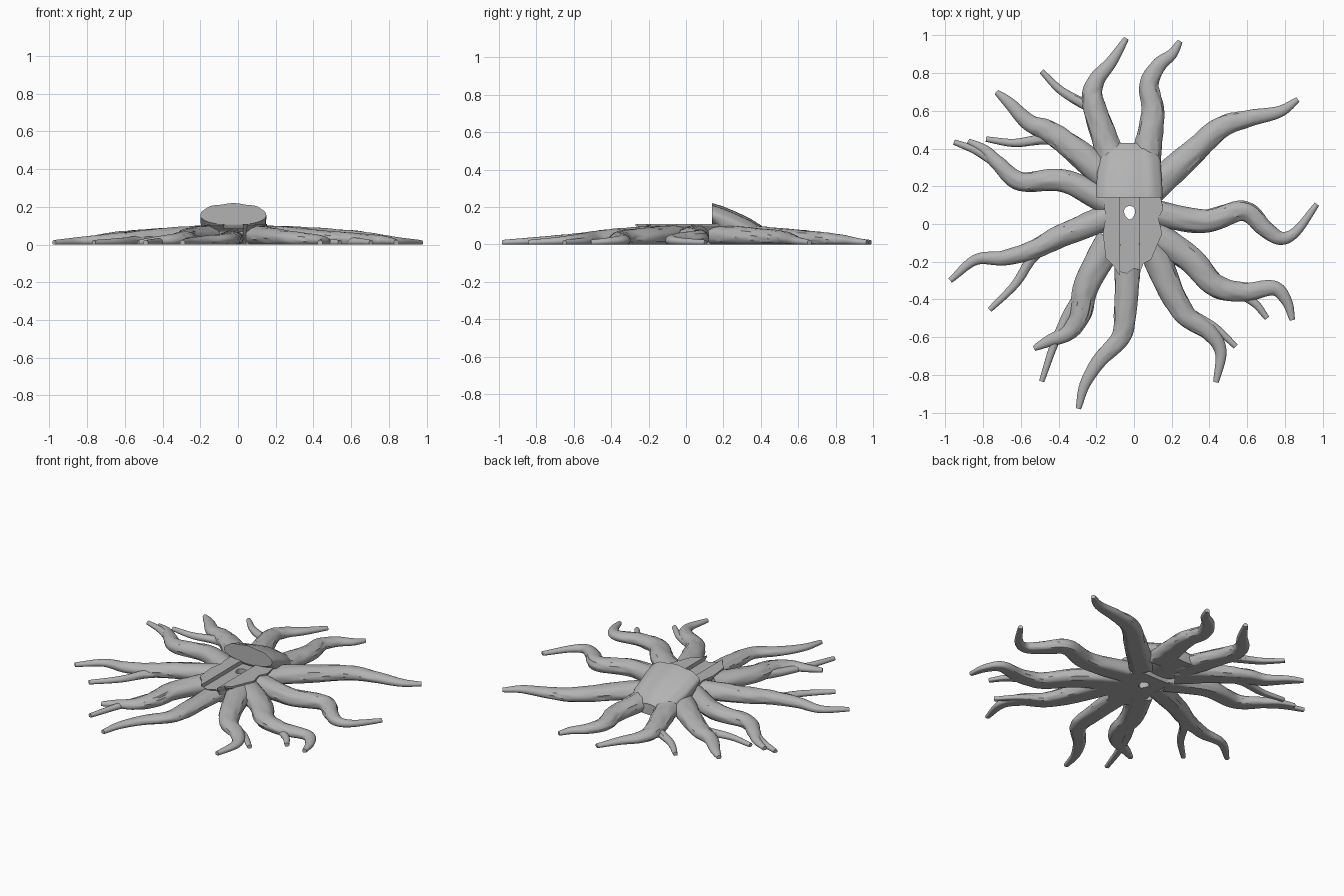
import bpy, bmesh, math
from mathutils import Vector, noise

if "Cube" in bpy.data.objects:
    bpy.data.objects.remove(bpy.data.objects["Cube"], do_unlink=True)

wood = bpy.data.materials.new("grey_wood")
wood.use_nodes = True
GREY = (0.45, 0.45, 0.45, 1)
wood.diffuse_color = GREY
wood.node_tree.nodes["Principled BSDF"].inputs["Base Color"].default_value = GREY


def make_object(name, bm, smooth=True):
    bmesh.ops.recalc_face_normals(bm, faces=bm.faces)
    mesh = bpy.data.meshes.new(name)
    bm.to_mesh(mesh)
    bm.free()
    mesh.materials.append(wood)
    obj = bpy.data.objects.new(name, mesh)
    bpy.context.collection.objects.link(obj)
    if smooth:
        bpy.ops.object.select_all(action='DESELECT')
        obj.select_set(True)
        bpy.context.view_layer.objects.active = obj
        bpy.ops.object.shade_smooth_by_angle(angle=math.radians(40))
    return obj


def loft(name, rings, smooth=True):
    """Skin a list of closed rings and cap both ends."""
    bm = bmesh.new()
    loops = [[bm.verts.new(p) for p in ring] for ring in rings]
    n = len(rings[0])
    for a, b in zip(loops, loops[1:]):
        for i in range(n):
            j = (i + 1) % n
            bm.faces.new((a[i], a[j], b[j], b[i]))
    bm.faces.new(loops[0])
    bm.faces.new(loops[-1])
    return make_object(name, bm, smooth)


def spline(points, steps):
    """Smooth path through the given points."""
    p = [Vector(q) for q in points]
    p = [2 * p[0] - p[1]] + p + [2 * p[-1] - p[-2]]
    path = []
    for a, b, c, d in zip(p, p[1:], p[2:], p[3:]):
        for k in range(steps):
            t = k / steps
            path.append(0.5 * (2 * b + (c - a) * t + (2 * a - 5 * b + 4 * c - d) * t ** 2
                               + (3 * b - a - 3 * c + d) * t ** 3))
    return path + [p[-2]]


def root(name, points, width=0.08, height=0.105):
    """Tapering, flat-bottomed root with grooved bark."""
    path = spline(points, 9)
    last = len(path) - 1
    seed = len(bpy.data.objects) * 7
    sides = 28
    rings = []
    for k, c in enumerate(path):
        t = k / last
        along = (path[min(k + 1, last)] - path[max(k - 1, 0)]).normalized()
        across = Vector((-along.y, along.x))
        w = 0.014 + (width - 0.014) * (1 - t) ** 0.85
        h = 0.024 + (height - 0.024) * (1 - t)
        ring = []
        for s in range(sides):
            a = 2 * math.pi * s / sides
            bark = noise.noise(Vector((math.cos(a) * 4, math.sin(a) * 4, k * 0.22 + seed)))
            r = 1 + 0.15 * min(bark, 0.2) * math.sin(math.pi * min(1, t + 0.2))
            p = c + across * (w * r * math.cos(a))
            ring.append((p.x, p.y, max(0, h * (0.42 + 0.58 * r * math.sin(a)))))
        rings.append(ring)
    return loft(name, rings)


# Main roots, clockwise from the back
root("root_back_left", [(.06, .3), (.08, .45), (.1, .6), (.08, .74), (.13, .84), (.2, .9), (.245, .97)])
root("root_left_rear", [(.08, .17), (.29, .36), (.46, .51), (.61, .56), (.77, .595), (.87, .66)])
root("root_left", [(.1, .06), (.37, .015), (.58, .07), (.69, -.02), (.775, -.075), (.86, -.04), (.97, .105)], .07)
root("root_left_front", [(.08, -.04), (.29, -.18), (.43, -.325), (.58, -.36), (.74, -.34), (.81, -.41), (.84, -.51)])
root("root_front_left", [(.08, -.08), (.18, -.32), (.27, -.48), (.4, -.575), (.46, -.68), (.435, -.84)])
root("root_front", [(-.03, -.14), (-.045, -.45), (-.07, -.6), (-.18, -.72), (-.26, -.85), (-.295, -.98)], .07, .08)
root("root_front_right", [(-.12, -.08), (-.25, -.32), (-.285, -.48), (-.35, -.575), (-.45, -.62), (-.53, -.66)])
root("root_right_front", [(-.13, .04), (-.38, -.06), (-.53, -.135), (-.69, -.18), (-.84, -.19), (-.975, -.3)], .07)
root("root_right", [(-.14, .12), (-.38, .23), (-.6, .225), (-.72, .32), (-.79, .39), (-.88, .44)], .07)
root("root_right_rear", [(-.12, .23), (-.31, .39), (-.45, .49), (-.56, .54), (-.66, .64), (-.73, .7)])
root("root_back_right", [(-.1, .3), (-.16, .47), (-.22, .66), (-.2, .76), (-.12, .86), (-.04, .985)])

# Side branches that split off the main roots
branches = {
    "branch_left_front": [(.43, -.325), (.53, -.35), (.64, -.42), (.706, -.5)],
    "branch_front_left": [(.2, -.36), (.28, -.46), (.43, -.55), (.54, -.65)],
    "branch_front_right": [(-.27, -.36), (-.34, -.46), (-.42, -.63), (-.49, -.835)],
    "branch_right_front": [(-.45, -.1), (-.54, -.18), (-.63, -.32), (-.765, -.455)],
    "branch_right": [(-.6, .225), (-.7, .3), (-.83, .385), (-.955, .435)],
    "branch_right_rear": [(-.35, .42), (-.47, .45), (-.63, .43), (-.785, .45)],
    "branch_back_right": [(-.2, .61), (-.27, .64), (-.39, .71), (-.49, .81)],
}
for name, points in branches.items():
    root(name, points, .034, .055)

# Stump: half trunk sloping down to the back, cut upright at the front
stump = []
for y, cx, half, mid, up, down in [
        (.14, -.025, .175, .155, .062, .05), (.15, -.025, .175, .153, .062, .06),
        (.2, -.025, .175, .135, .064, .135), (.27, -.025, .17, .105, .065, .105),
        (.34, -.02, .16, .075, .062, .075), (.4, -.025, .14, .045, .055, .045),
        (.43, -.03, .11, .03, .04, .03)]:
    ring = []
    for s in range(48):
        a = 2 * math.pi * s / 48
        c, q = math.cos(a), math.sin(a)
        wave = 1 + 0.05 * math.sin(a * 9)
        x = cx + half * math.copysign(abs(c) ** 0.85, c)
        ring.append((x, y, max(0, mid + (up * wave if q > 0 else down) * q)))
    stump.append(ring)
loft("stump", stump)

# Flat sawn platform in front of the stump
outline = [(-.16, .2), (-.16, .1), (-.15, .04), (-.165, -.05), (-.15, -.18), (-.11, -.22), (-.08, -.27),
           (-.04, -.28), (.0, -.25), (.03, -.26), (.05, -.21), (.09, -.19), (.15, -.05), (.13, .03),
           (.155, .08), (.13, .2)]
platform = loft("platform", [[(x * f, y * f, z) for x, y in outline]
                             for f, z in [(.85, 0), (.88, .07), (1, .1), (1, .11)]], False)


def cut(target, name, section, z0, z1):
    """Remove an upright prism from the target."""
    cutter = loft(name, [[(x, y, z) for x, y in section] for z in (z0, z1)], False)
    cutter.hide_render = True
    mod = target.modifiers.new(name, 'BOOLEAN')
    mod.operation = 'DIFFERENCE'
    mod.object = cutter
    mod.solver = 'EXACT'
    bpy.context.view_layer.objects.active = target
    bpy.ops.object.modifier_apply(modifier=name)
    bpy.data.objects.remove(cutter, do_unlink=True)


# Central channel and teardrop hole
cut(platform, "channel", [(-.075, -.4), (.03, -.4), (.03, .16), (-.075, .16)], .085, .2)
angles = [2 * math.pi * i / 16 for i in range(16)]
cut(platform, "hole", [(-.023 + .029 * math.cos(a) * (1 + .25 * math.sin(a)), .06 + .036 * math.sin(a))
                       for a in angles], -.1, .3)
